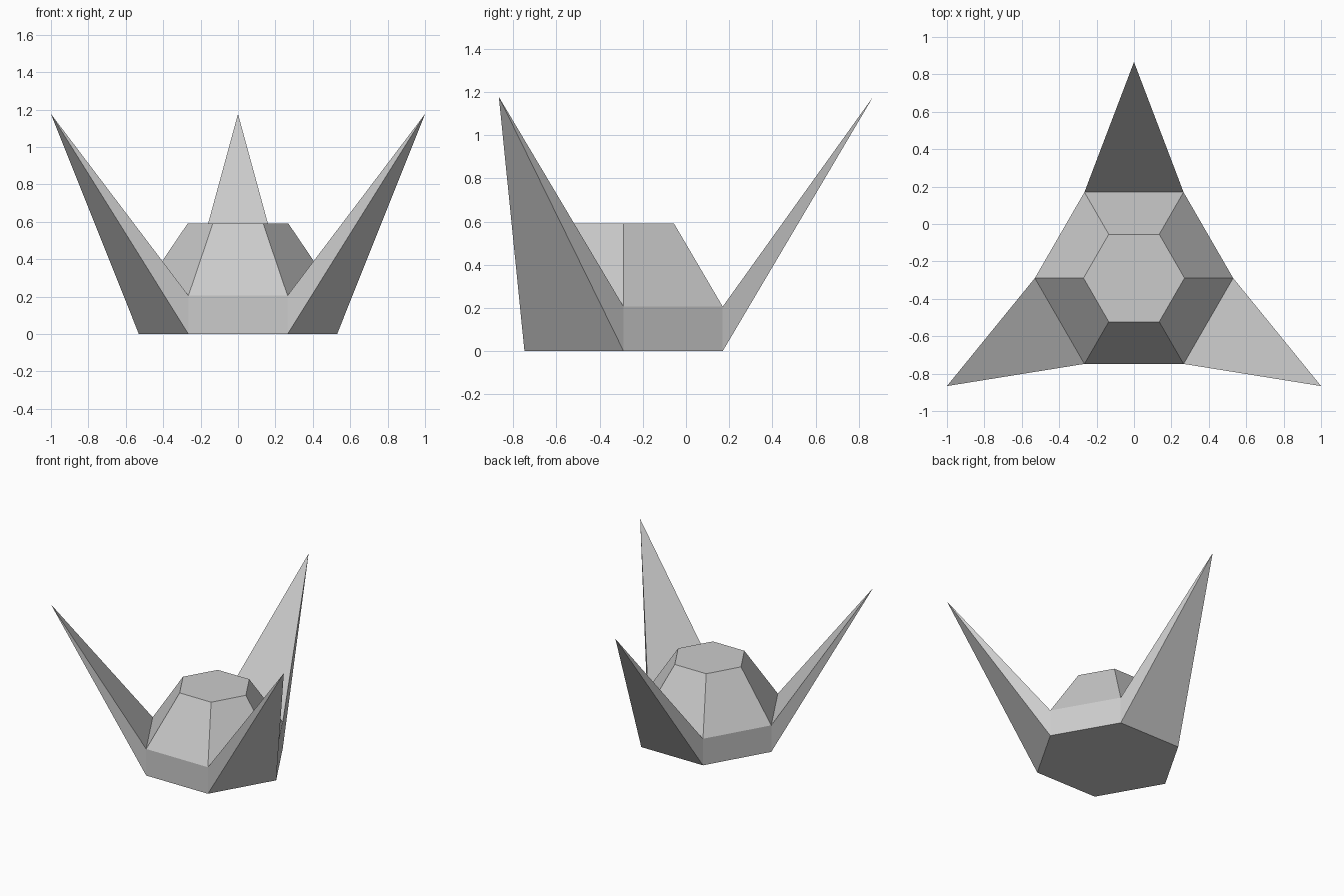
import bpy, bmesh
from math import cos, sin, pi

if "Cube" in bpy.data.objects:
    bpy.data.objects.remove(bpy.data.objects["Cube"])

CY = -0.289                      # centre of the hexagonal body
RINGS = [(0.53, 0.0), (0.53, 0.206), (0.27, 0.59)]   # radius, height
TIP_R, TIP_Z = 1.155, 1.177


def polar(r, angle, z):
    return (r * cos(angle), CY + r * sin(angle), z)


bm = bmesh.new()

# Hexagonal body: straight wall, tapered dome, flat top and bottom
rings = [[bm.verts.new(polar(r, i * pi / 3, z)) for i in range(6)] for r, z in RINGS]
bm.faces.new(rings[0][::-1])
bm.faces.new(rings[-1])
walls = []
for low, high in zip(rings, rings[1:]):
    for i in range(6):
        j = (i + 1) % 6
        walls.append(bm.faces.new((low[i], low[j], high[j], high[i])))

# Three spikes: every other wall panel is pulled out to a point
spike_sides = (1, 3, 5)
tips = bmesh.ops.poke(bm, faces=[walls[i] for i in spike_sides])["verts"]
for side, tip in zip(spike_sides, tips):
    tip.co = polar(TIP_R, (side + 0.5) * pi / 3, TIP_Z)

bmesh.ops.recalc_face_normals(bm, faces=bm.faces)
mesh = bpy.data.meshes.new("spiked_hexagon_body")
bm.to_mesh(mesh)
bm.free()
bpy.context.collection.objects.link(bpy.data.objects.new("spiked_hexagon_body", mesh))
